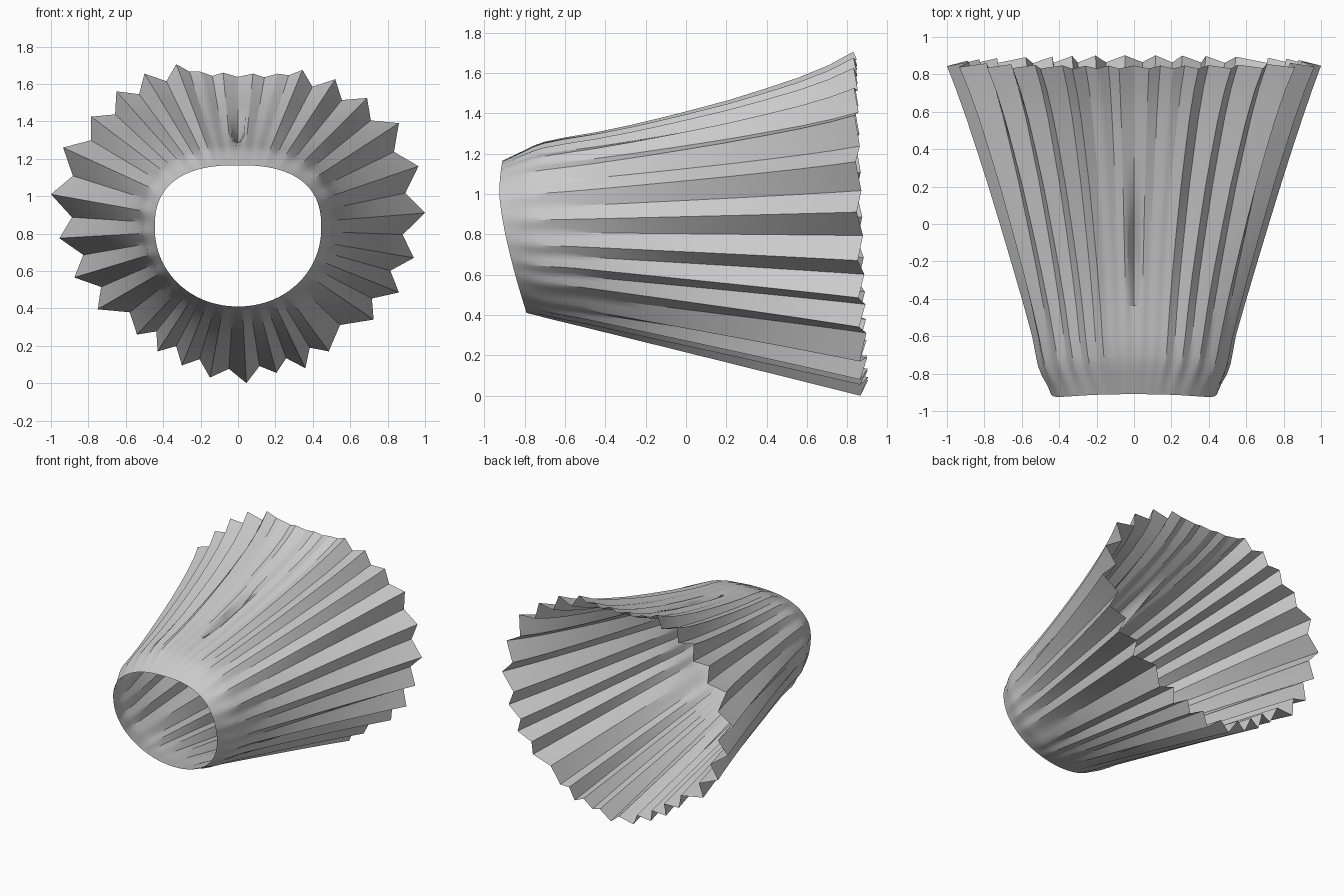
import bpy, bmesh, math
from mathutils import Vector

if "Cube" in bpy.data.objects:
    bpy.data.objects.remove(bpy.data.objects["Cube"])

CZ = 0.83  # height of the skirt axis

# Outer pleat tips around the hem (x, z), clockwise from the top centre
TIPS = [(0.08, 1.655), (0.21, 1.655), (0.345, 1.675), (0.52, 1.625), (0.69, 1.525),
        (0.86, 1.39), (0.965, 1.16), (1.0, 0.91), (0.94, 0.67), (0.86, 0.485),
        (0.725, 0.34), (0.485, 0.17), (0.36, 0.08), (0.205, 0.055), (0.045, 0.0),
        (-0.15, 0.03), (-0.3, 0.095), (-0.43, 0.17), (-0.54, 0.26), (-0.75, 0.395),
        (-0.875, 0.565), (-0.955, 0.775), (-1.0, 1.01), (-0.935, 1.26), (-0.785, 1.425),
        (-0.65, 1.56), (-0.5, 1.655), (-0.33, 1.705), (-0.2, 1.665), (-0.08, 1.66)]

# Flare of the upper side: share of the waist-to-hem spread along the length
FLARE = [(0, 0), (.03, .05), (.06, .1), (.09, .15), (.12, .185), (.18, .225), (.27, .27),
         (.37, .335), (.45, .395), (.52, .45), (.64, .55), (.74, .65), (.84, .755), (.93, .875), (1, 1)]


def waist_point(a):
    """Waist opening: rounded, flatter on top, with a tilted rim."""
    s, c = math.sin(a), math.cos(a)
    p, h = (2.5, 0.335) if c > 0 else (2.05, 0.42)
    r = (abs(s / 0.445) ** p + abs(c / h) ** p) ** (-1 / p)
    x, z = r * s, CZ + r * c
    if z < 1.0:
        y = -0.925 + 0.135 * ((1.0 - z) / 0.59) ** 1.4
    else:
        y = -0.925 + 0.015 * ((z - 1.0) / 0.165) ** 2
    return Vector((x, y, z))


def hem_points():
    """Zigzag hem: each tip followed by a valley pulled towards the axis."""
    pts = []
    for i, (x, z) in enumerate(TIPS):
        x2, z2 = TIPS[(i + 1) % len(TIPS)]
        pts.append(Vector((x, 0.83 + 0.035 * (1 - z / 1.7), z)))
        m = Vector(((x + x2) / 2, 0, (z + z2) / 2 - CZ))
        side = abs(m.x) / m.length
        depth = 0.06 + 0.03 * side
        if m.z > 0.75 and abs(m.x) < 0.28:
            depth = 0.02
        m *= 1 - depth / m.length
        pts.append(Vector((m.x, 0.845 + 0.06 * (1 - (m.z + CZ) / 1.7), m.z + CZ)))
    return pts


# Hem loop with a few points on every pleat face
SUB = 3
zig = hem_points()
hem = [zig[i].lerp(zig[(i + 1) % len(zig)], k / SUB) for i in range(len(zig)) for k in range(SUB)]

# Pleated skirt body: concave flare on top, nearly straight on the sides and below
bm = bmesh.new()
rings = []
for t, flare in FLARE:
    ring = []
    for h in hem:
        a = math.atan2(h.x, h.z - CZ)
        w = waist_point(a)
        up = max(0.0, math.cos(a))
        side = abs(math.sin(a))
        straight = t + side * (0.04 * math.exp(-((t - 0.08) / 0.06) ** 2) * min(1, t / 0.06)
                               - 0.12 * t * t * (1 - t))
        f = straight + (flare - straight) * up
        p = w.lerp(h, f)
        p.y = w.y + (h.y - w.y) * t
        # pinched crease at the centre of the upper side
        if p.z > CZ and abs(h.x) < 0.06:
            p.z -= 0.08 * max(0, 1 - abs(t - 0.45) / 0.2) * (1 - abs(h.x) / 0.06)
        ring.append(bm.verts.new(p))
    rings.append(ring)
n = len(hem)
for a, b in zip(rings, rings[1:]):
    for i in range(n):
        j = (i + 1) % n
        bm.faces.new((a[i], a[j], b[j], b[i]))
bmesh.ops.recalc_face_normals(bm, faces=bm.faces)
# make sure the outside faces out
f0 = max(bm.faces, key=lambda f: f.calc_center_median().x)
if f0.normal.x < 0:
    bmesh.ops.reverse_faces(bm, faces=bm.faces)
mesh = bpy.data.meshes.new("pleated_skirt")
bm.to_mesh(mesh)
bm.free()
skirt = bpy.data.objects.new("pleated_skirt", mesh)
bpy.context.collection.objects.link(skirt)
bpy.context.view_layer.objects.active = skirt
skirt.select_set(True)
bpy.ops.object.shade_smooth_by_angle(angle=math.radians(28))
